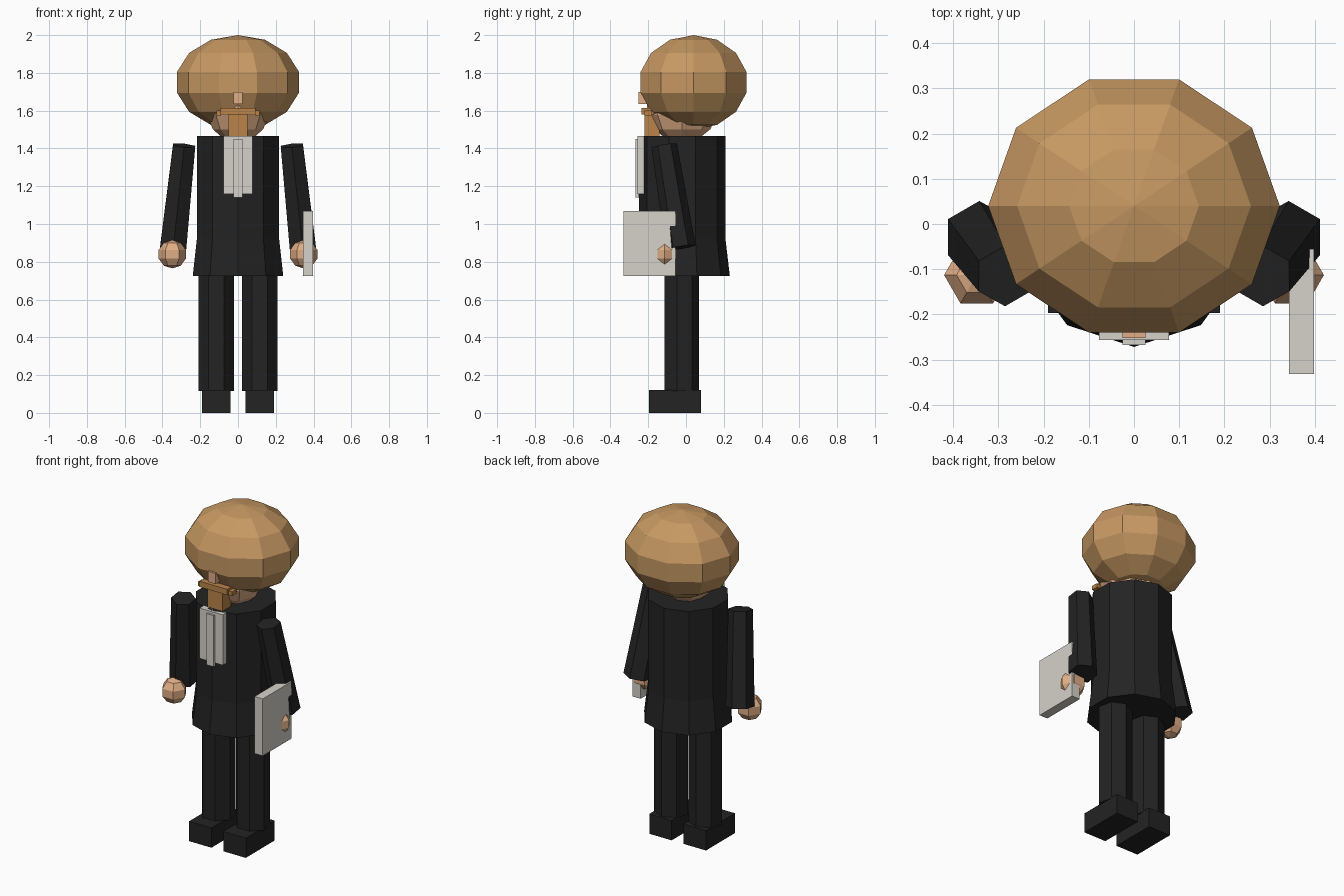
import bpy, bmesh, math
from mathutils import Matrix, Vector

if "Cube" in bpy.data.objects:
    bpy.data.objects.remove(bpy.data.objects["Cube"])


def material(name, srgb):
    m = bpy.data.materials.new(name)
    lin = [((c / 255 + 0.055) / 1.055) ** 2.4 if c > 10 else c / 3294 for c in srgb]
    m.diffuse_color = (*lin, 1)
    m.use_nodes = True
    m.node_tree.nodes["Principled BSDF"].inputs["Base Color"].default_value = m.diffuse_color
    return m


HAIR = material("hair tan", (198, 152, 98))
BEARD = material("beard brown", (186, 132, 74))
SKIN = material("skin", (224, 174, 134))
SUIT = material("suit black", (35, 35, 35))
PAPER = material("off white", (214, 210, 202))


def finish(name, bm, mat):
    bmesh.ops.recalc_face_normals(bm, faces=bm.faces)
    me = bpy.data.meshes.new(name)
    bm.to_mesh(me)
    bm.free()
    me.materials.append(mat)
    ob = bpy.data.objects.new(name, me)
    bpy.context.collection.objects.link(ob)
    return ob


def box(name, x, y, z, mat):
    """Box from (min, max) ranges."""
    bm = bmesh.new()
    bmesh.ops.create_cube(bm, size=1)
    for v in bm.verts:
        v.co = [r[0] + (c + 0.5) * (r[1] - r[0]) for c, r in zip(v.co, (x, y, z))]
    return finish(name, bm, mat)


def ball(name, centre, radii, segments, rings, mat):
    """Low-poly sphere with one column of vertices facing -y."""
    bm = bmesh.new()
    bmesh.ops.create_uvsphere(bm, u_segments=segments, v_segments=rings, radius=1)
    turn = Matrix.Rotation(math.pi / 2, 4, 'Z')
    bm.transform(Matrix.Translation(centre) @ Matrix.Diagonal((*radii, 1)) @ turn)
    return finish(name, bm, mat)


def loft(name, sections, sides, mat, tilt=None):
    """Prism through (centre, radius) sections, first vertex towards +y."""
    bm = bmesh.new()
    rot = tilt or Matrix.Identity(3)
    rows = []
    for centre, r in sections:
        row = []
        for i in range(sides):
            a = math.pi / 2 + 2 * math.pi * i / sides
            row.append(bm.verts.new(Vector(centre) + rot @ Vector((r * math.cos(a), r * math.sin(a), 0))))
        rows.append(row)
    for lo, hi in zip(rows, rows[1:]):
        for i in range(sides):
            j = (i + 1) % sides
            bm.faces.new((lo[i], lo[j], hi[j], hi[i]))
    bm.faces.new(rows[0])
    bm.faces.new(rows[-1])
    return finish(name, bm, mat)


# Head and hair
ball("hair", (0, 0.04, 1.75), (0.331, 0.302, 0.25), 10, 7, HAIR)
ball("head", (0, -0.02, 1.62), (0.17, 0.19, 0.19), 8, 7, SKIN)
box("nose", (-0.025, 0.025), (-0.252, -0.18), (1.635, 1.70), SKIN)
box("moustache", (-0.092, 0.092), (-0.235, -0.17), (1.58, 1.615), BEARD)
for s, side in ((-1, "left"), (1, "right")):
    box(side + "_moustache_tip", sorted((s * 0.09, s * 0.115)), (-0.22, -0.18), (1.575, 1.60), BEARD)
box("beard", (-0.05, 0.05), (-0.22, -0.14), (1.45, 1.59), BEARD)

# Coat with flared hem
loft("coat", [((0, -0.02, 0.725), 0.252), ((0, -0.02, 0.92), 0.229), ((0, -0.02, 1.465), 0.229)], 10, SUIT)
box("shirt_front", (-0.078, 0.078), (-0.257, -0.22), (1.16, 1.465), PAPER)
box("necktie", (-0.025, 0.025), (-0.268, -0.25), (1.14, 1.45), PAPER)

# Arms, hands, legs and shoes on both sides
for s, side in ((-1, "left"), (1, "right")):
    top, low = Vector((s * 0.285, -0.115, 1.415)), Vector((s * 0.343, -0.028, 0.875))
    axis = Vector((0, 0, 1)).rotation_difference(top - low).to_matrix()
    loft(side + "_arm", [(low, 0.08), (top, 0.068)], 6, SUIT, axis)
    ball(side + "_hand", (s * 0.348, -0.113, 0.84), (0.076, 0.076, 0.075), 6, 5, SKIN)
    loft(side + "_leg", [((s * 0.115, -0.027, 0.115), 0.096), ((s * 0.115, -0.027, 0.76), 0.096)], 7, SUIT)
    box(side + "_shoe", sorted((s * 0.04, s * 0.19)), (-0.197, 0.08), (0, 0.12), SUIT)

# Folder held in one hand
box("folder", (0.343, 0.398), (-0.332, -0.055), (0.725, 1.07), PAPER)
